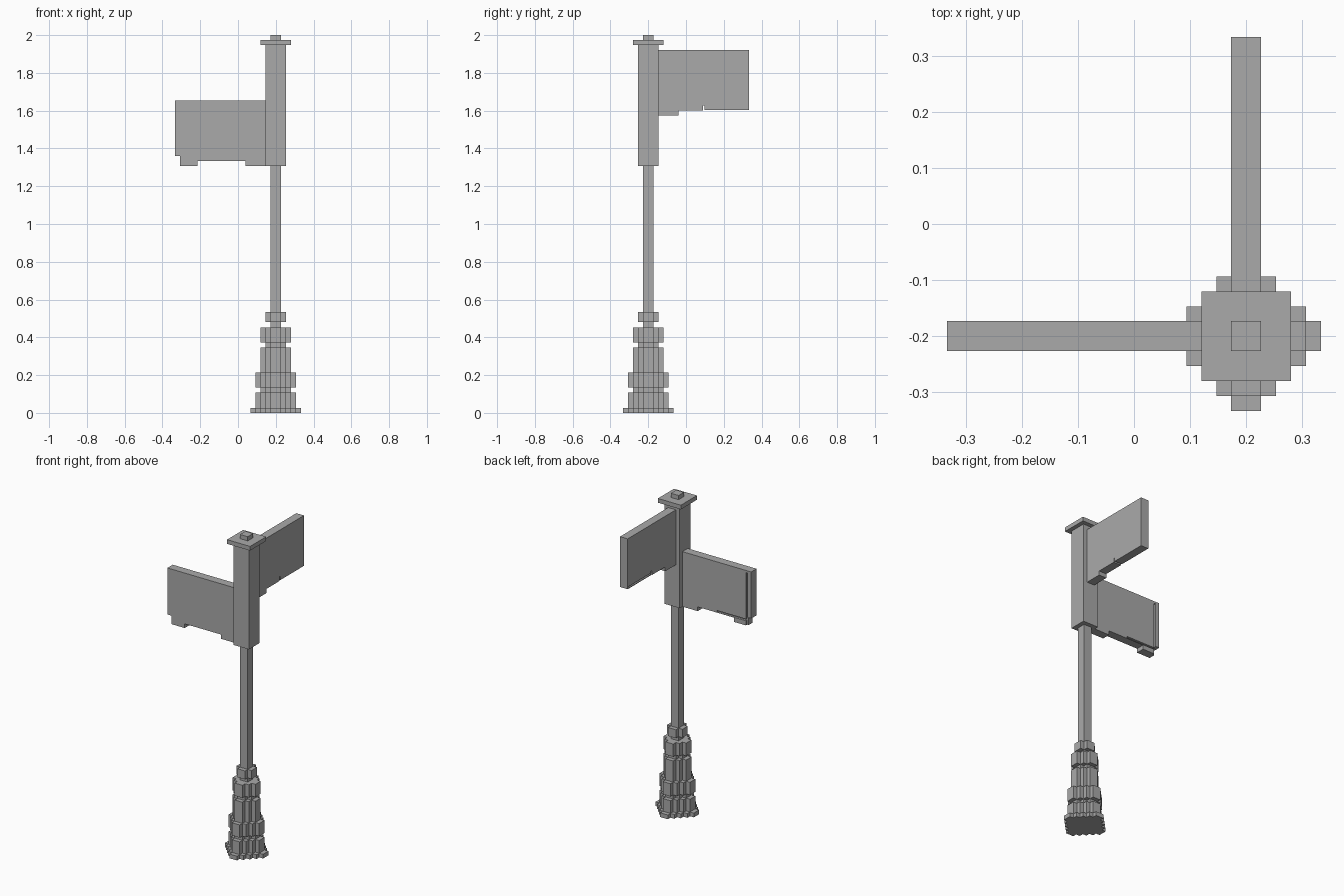
import bpy, bmesh
from mathutils import Vector

cube = bpy.data.objects.get("Cube")
if cube:
    bpy.data.objects.remove(cube, do_unlink=True)

U = 2 / 75                        # size of one block
POST = Vector((0.2, -0.2, 0))     # post axis

grey = bpy.data.materials.new("grey_metal")
grey.use_nodes = True
grey.diffuse_color = (0.4, 0.4, 0.4, 1)
grey.node_tree.nodes["Principled BSDF"].inputs["Base Color"].default_value = (0.4, 0.4, 0.4, 1)


def prism(name, outline, start, depth):
    """Extrude a closed outline given in blocks from the post axis."""
    bm = bmesh.new()
    face = bm.faces.new([bm.verts.new(POST + Vector(p) * U) for p in outline])
    ext = bmesh.ops.extrude_face_region(bm, geom=[face])
    shift = Vector(depth) * U
    bmesh.ops.translate(bm, vec=shift, verts=[v for v in ext["geom"] if isinstance(v, bmesh.types.BMVert)])
    bmesh.ops.translate(bm, vec=Vector(start) * U, verts=bm.verts)
    bmesh.ops.recalc_face_normals(bm, faces=bm.faces)
    mesh = bpy.data.meshes.new(name)
    bm.to_mesh(mesh)
    bm.free()
    mesh.materials.append(grey)
    ob = bpy.data.objects.new(name, mesh)
    bpy.context.collection.objects.link(ob)
    return ob


def square(name, half, low, high):
    pts = [(-half, -half, 0), (half, -half, 0), (half, half, 0), (-half, half, 0)]
    return prism(name, pts, (0, 0, low), (0, 0, high - low))


def stepped(name, r, low, high):
    """Stair-edged round tier, one block per stair."""
    quarter = []
    for i in range(r):
        quarter += [(r - i, i), (r - i, i + 1)]
    pts = []
    for _ in range(4):
        pts += quarter
        quarter = [(-y, x) for x, y in quarter]
    clean = []
    for i, p in enumerate(pts):   # drop points along straight runs
        a, b = pts[i - 1], pts[(i + 1) % len(pts)]
        if (p[0] - a[0]) * (b[1] - p[1]) != (p[1] - a[1]) * (b[0] - p[0]):
            clean.append((p[0], p[1], 0))
    return prism(name, clean, (0, 0, low), (0, 0, high - low))


def groove(ob, lo, hi):
    """Cut a box-shaped slot out of a part."""
    pts = [(lo[0], lo[1], 0), (hi[0], lo[1], 0), (hi[0], hi[1], 0), (lo[0], hi[1], 0)]
    cutter = prism("groove_cutter", pts, (0, 0, lo[2]), (0, 0, hi[2] - lo[2]))
    cutter.hide_render = True
    mod = ob.modifiers.new("groove", 'BOOLEAN')
    mod.operation, mod.solver, mod.object = 'DIFFERENCE', 'EXACT', cutter
    deps = bpy.context.evaluated_depsgraph_get()
    mesh = bpy.data.meshes.new_from_object(ob.evaluated_get(deps))
    ob.modifiers.clear()
    ob.data = mesh
    bpy.data.objects.remove(cutter, do_unlink=True)


# Ornate stepped base, bottom to top
tiers = [("foot_plate", 5, 0, 1), ("lower_base", 4, 1, 4), ("lower_neck", 3, 4, 5),
         ("base_ring", 4, 5, 8), ("base_column", 3, 8, 13), ("upper_neck", 2, 13, 14),
         ("upper_ring", 3, 14, 17), ("collar", 2, 18, 20)]
for tier in tiers:
    stepped(*tier)

# Post, head, cap and finial
square("post", 1, 17, 49)
square("head_block", 2, 49, 73)
square("cap", 3, 73, 74)
square("finial", 1, 74, 75)

# Lower sign, pointing to the right, with a notched bottom edge
side = [(2, 62), (20, 62), (20, 51), (19, 51), (19, 49), (15.5, 49),
        (15.5, 50), (6, 50), (6, 49), (2, 49)]
right_sign = prism("right_sign", [(-d, -1, z) for d, z in side], (0, 0, 0), (0, 2, 0))
groove(right_sign, (-19, 0.5, 48), (-18.6, 2, 61.5))
groove(right_sign, (-18.8, 0.5, 50.1), (-11, 2, 50.5))

# Upper sign, pointing to the back
side = [(2, 72), (20, 72), (20, 60.1), (11.2, 60.1), (11.2, 61), (10.9, 61),
        (10.9, 60), (6, 60), (6, 59), (2, 59)]
back_sign = prism("back_sign", [(-1, d, z) for d, z in side], (0, 0, 0), (2, 0, 0))
groove(back_sign, (-2, 11.1, 60.3), (-0.5, 19.5, 60.6))
